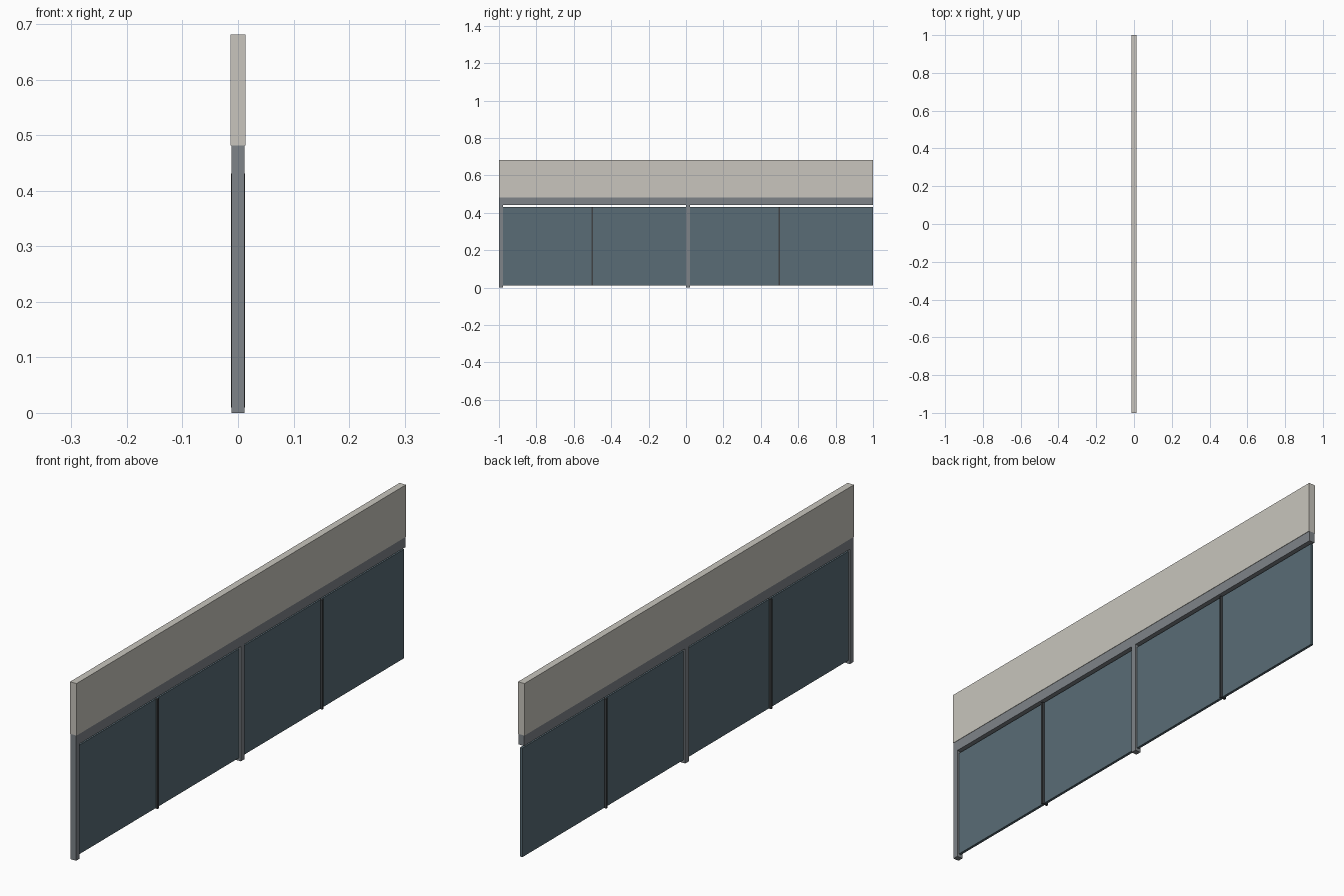
import bpy

if "Cube" in bpy.data.objects:
    bpy.data.objects.remove(bpy.data.objects["Cube"])


def material(name, rgb):
    m = bpy.data.materials.new(name)
    m.diffuse_color = (*rgb, 1)
    m.use_nodes = True
    m.node_tree.nodes["Principled BSDF"].inputs["Base Color"].default_value = m.diffuse_color
    return m


def box(name, half_x, y0, y1, z0, z1, mat):
    """Box centred on x = 0, spanning the given y and z ranges."""
    bpy.ops.mesh.primitive_cube_add(size=1, location=(0, (y0 + y1) / 2, (z0 + z1) / 2))
    ob = bpy.context.object
    ob.name = name
    ob.scale = (2 * half_x, y1 - y0, z1 - z0)
    bpy.ops.object.transform_apply(location=False, rotation=False, scale=True)
    ob.data.materials.append(mat)
    return ob


plaster = material("plaster", (0.58, 0.56, 0.51))
steel = material("steel", (0.21, 0.23, 0.25))
glass = material("glass", (0.10, 0.15, 0.18))
dark = material("dark_metal", (0.05, 0.055, 0.06))

# Wall band on top and the beam carrying it
box("fascia", 0.0135, -1, 1, 0.481, 0.681, plaster)
box("beam", 0.012, -1, 1, 0.441, 0.481, steel)

# Two equal bays: a post at the start of each, two panes split by a mullion
post_w, mullion_w = 0.022, 0.008
for i, y in enumerate((-1, 0)):
    mid = y + 0.498
    box(f"post_{i}", 0.012, y, y + post_w, 0, 0.441, steel)
    box(f"mullion_{i}", 0.0126, mid - mullion_w / 2, mid + mullion_w / 2, 0.01, 0.431, dark)
    box(f"pane_{i}_a", 0.005, y + post_w, mid - mullion_w / 2, 0.012, 0.431, glass)
    box(f"pane_{i}_b", 0.005, mid + mullion_w / 2, y + 1, 0.012, 0.431, glass)
